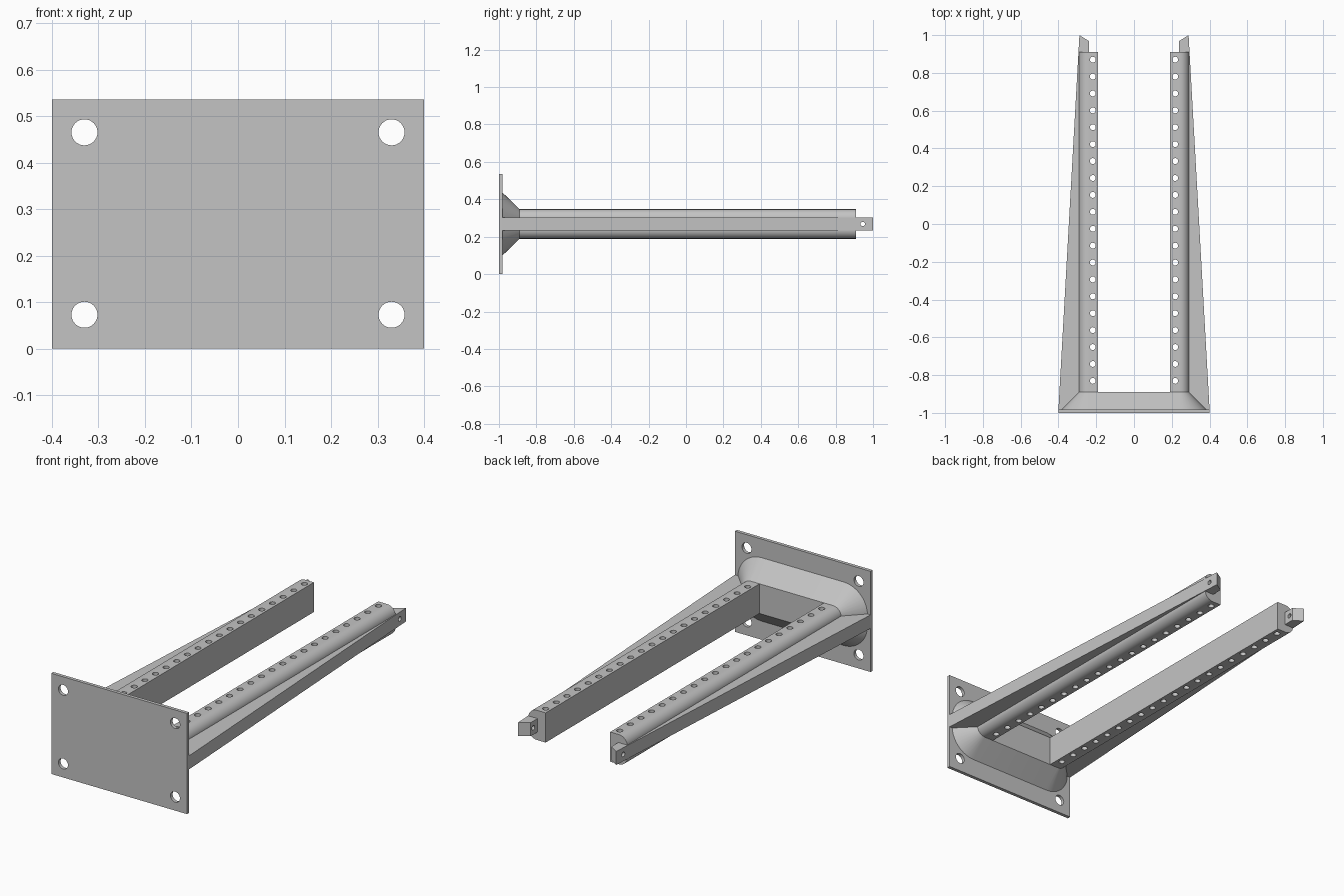
import bpy, bmesh, math
from mathutils import Vector

if "Cube" in bpy.data.objects:
    bpy.data.objects.remove(bpy.data.objects["Cube"], do_unlink=True)

steel = bpy.data.materials.new("grey_steel")
steel.use_nodes = True
steel.diffuse_color = (0.55, 0.55, 0.55, 1)
steel.node_tree.nodes["Principled BSDF"].inputs["Base Color"].default_value = (0.55, 0.55, 0.55, 1)

MID = 0.268          # height of the centre line
HALF = 0.079         # half the rail height
RAIL_IN, RAIL_OUT, RAIL_BACK, RAIL_FRONT = 0.19, 0.292, 0.91, -0.89
PLATE_BACK = -0.982


def make(name, solids):
    """Mesh object from solids, each given as a pair of matching end rings."""
    bm = bmesh.new()
    for ring_a, ring_b in solids:
        a = [bm.verts.new(p) for p in ring_a]
        b = [bm.verts.new(p) for p in ring_b]
        bm.faces.new(a)
        bm.faces.new(b[::-1])
        for i in range(len(a)):
            j = (i + 1) % len(a)
            bm.faces.new((a[j], a[i], b[i], b[j]))
    bmesh.ops.recalc_face_normals(bm, faces=bm.faces)
    mesh = bpy.data.meshes.new(name)
    bm.to_mesh(mesh)
    bm.free()
    mesh.materials.append(steel)
    obj = bpy.data.objects.new(name, mesh)
    bpy.context.collection.objects.link(obj)
    return obj


def drill(centre, radius, axis, depth, sides=24):
    """End rings of a cylinder along the axis with the given index."""
    u, v = (axis + 1) % 3, (axis + 2) % 3
    rings = []
    for end in (-depth, depth):
        ring = []
        for i in range(sides):
            t = math.tau * i / sides
            p = Vector(centre)
            p[axis] += end
            p[u] += radius * math.cos(t)
            p[v] += radius * math.sin(t)
            ring.append(p)
        rings.append(ring)
    return rings


def activate(obj):
    bpy.ops.object.select_all(action='DESELECT')
    obj.select_set(True)
    bpy.context.view_layer.objects.active = obj


def cut(obj, solids):
    cutter = make("cutter", solids)
    cutter.hide_render = True
    mod = obj.modifiers.new("holes", 'BOOLEAN')
    mod.operation, mod.solver, mod.object = 'DIFFERENCE', 'EXACT', cutter
    activate(obj)
    bpy.ops.object.modifier_apply(modifier=mod.name)
    bpy.data.objects.remove(cutter, do_unlink=True)


def smooth(obj):
    activate(obj)
    bpy.ops.object.shade_smooth_by_angle(angle=math.radians(30))


def arc(cx, cz, r, start, steps=10):
    """Quarter circle in x and z."""
    angles = [start + math.pi / 2 * i / steps for i in range(steps + 1)]
    return [(cx + r * math.cos(t), cz + r * math.sin(t)) for t in angles]


def rounded_ring(y, half_x, half_z, r):
    pts = []
    for k, (sx, sz) in enumerate(((1, 1), (-1, 1), (-1, -1), (1, -1))):
        pts += arc(sx * (half_x - r), MID + sz * (half_z - r), r, k * math.pi / 2)
    return [(x, y, z) for x, z in pts]


# Mounting plate with four bolt holes
ring = [(-0.4, 0), (0.4, 0), (0.4, 0.536), (-0.4, 0.536)]
plate = make("mounting_plate", [[[(x, y, z) for x, z in ring] for y in (-1, PLATE_BACK)]])
cut(plate, [drill((x, -0.99, z), 0.028, 1, 0.1, 32) for x in (-0.33, 0.33) for z in (0.073, 0.465)])
smooth(plate)

# Flared base between the plate and the rails
grow = 0.09
flare = make("flared_base", [[rounded_ring(PLATE_BACK, RAIL_OUT + grow, HALF + grow, 0.05 + grow),
                              rounded_ring(RAIL_FRONT, RAIL_OUT, HALF, 0.05)]])
smooth(flare)

for side, label in ((1, "left"), (-1, "right")):
    # Rail with rounded outer edges and a row of through holes
    r = 0.05
    profile = [(RAIL_IN, MID + HALF), (RAIL_IN, MID - HALF)]
    profile += arc(RAIL_OUT - r, MID - HALF + r, r, -math.pi / 2)
    profile += arc(RAIL_OUT - r, MID + HALF - r, r, 0)
    rail = make(label + "_rail", [[[(side * x, y, z) for x, z in profile]
                                   for y in (RAIL_FRONT, RAIL_BACK)]])
    cut(rail, [drill((side * 0.218, 0.87 - 0.0895 * i, MID), 0.0155, 2, 0.2) for i in range(20)])
    smooth(rail)

    # Tapered side brace ending in a slanted lug with a pin hole
    outline = [(0.238, PLATE_BACK), (0.4, PLATE_BACK), (0.289, 1.0), (0.238, 0.968)]
    brace = make(label + "_brace", [[[(side * x, y, z) for x, y in outline]
                                     for z in (MID - 0.036, MID + 0.036)]])
    cut(brace, [drill((side * 0.265, 0.945, MID), 0.012, 0, 0.1)])
    smooth(brace)
